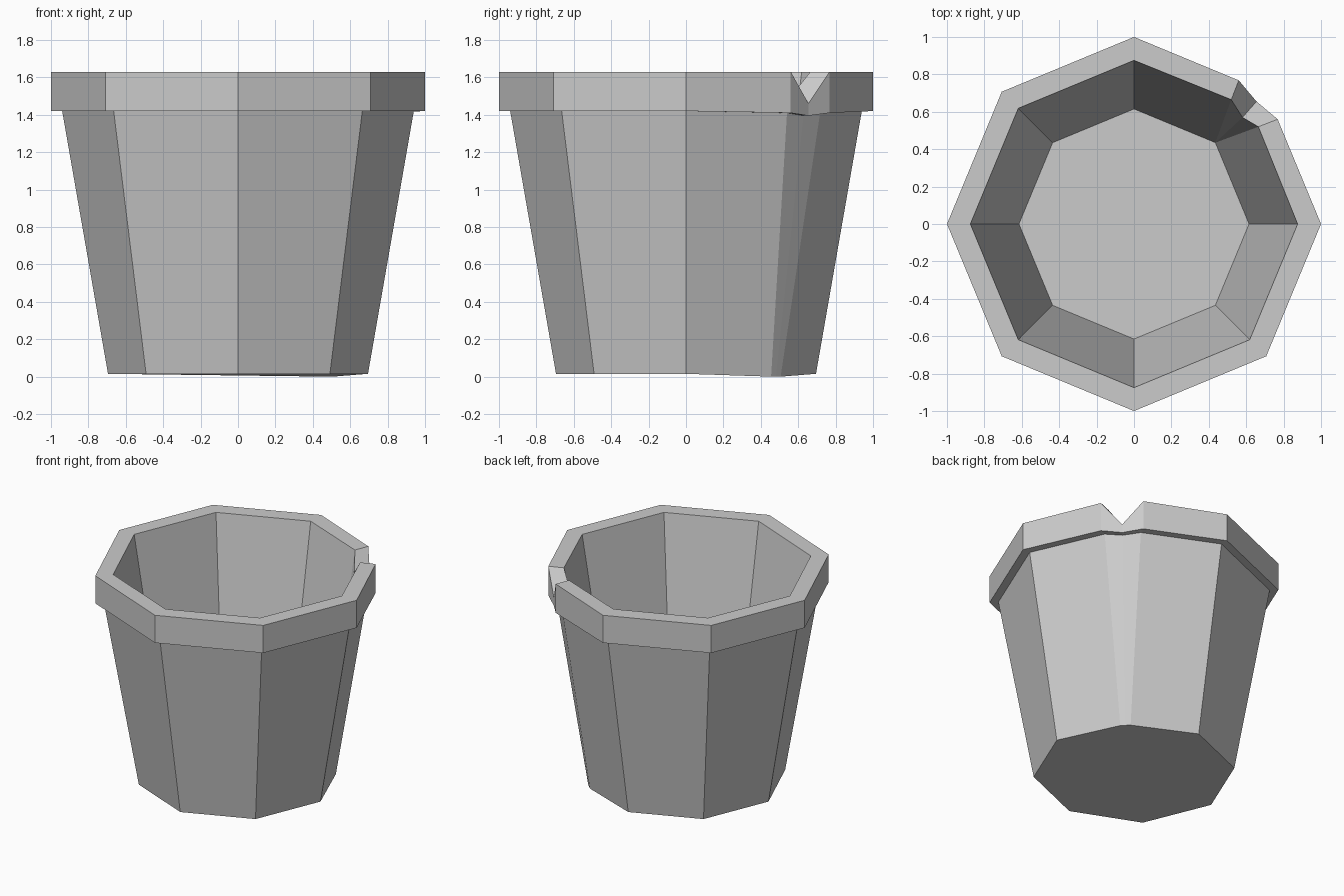
import bpy, bmesh
from math import cos, sin, pi

cube = bpy.data.objects.get("Cube")
if cube:
    bpy.data.objects.remove(cube, do_unlink=True)

clay = bpy.data.materials.new("plain grey clay")
clay.use_nodes = True
GREY = (0.6, 0.6, 0.6, 1)
clay.diffuse_color = GREY
clay.node_tree.nodes["Principled BSDF"].inputs["Base Color"].default_value = GREY

bm = bmesh.new()


def ring(radius, z, chip):
    """Octagonal ring whose back left corner is replaced by the chip points."""
    points = []
    for i in range(8):
        if i == 1:
            points += chip
        else:
            points.append((radius * cos(i * pi / 4), radius * sin(i * pi / 4), z))
    return [bm.verts.new(p) for p in points]


def cut(near, far, mid, z, mid_z):
    """Symmetric broken corner: two edge points and the middle between them."""
    return [(far, near, z), (mid, mid, mid_z), (near, far, z)]


# Profile from the base, up the outside, over the rim and down the inside
rings = [
    ring(0.695, 0.015, cut(0.455, 0.506, 0.481, 0.0, 0.0)),       # base
    ring(0.94, 1.42, cut(0.54, 0.717, 0.628, 1.41, 1.395)),       # under the rim
    ring(1.0, 1.42, cut(0.56, 0.768, 0.655, 1.41, 1.395)),        # rim lower edge
    ring(1.0, 1.63, cut(0.56, 0.768, 0.655, 1.63, 1.46)),         # rim upper edge
    ring(0.875, 1.63, [(0.665, 0.52, 1.63), (0.58, 0.57, 1.51), (0.52, 0.665, 1.63)]),
    ring(0.615, 0.14, [(0.435, 0.435, 0.14)] * 3),                # inner floor
]
for low, high in zip(rings, rings[1:]):
    for i in range(len(low)):
        j = (i + 1) % len(low)
        bm.faces.new((low[i], low[j], high[j], high[i]))

# Underside and inner floor
bm.faces.new(rings[0][::-1])
bm.faces.new(rings[-1])
bmesh.ops.remove_doubles(bm, verts=bm.verts[:], dist=0.0005)
bmesh.ops.recalc_face_normals(bm, faces=bm.faces[:])

mesh = bpy.data.meshes.new("chipped_pot")
bm.to_mesh(mesh)
bm.free()
mesh.materials.append(clay)
pot = bpy.data.objects.new("chipped_pot", mesh)
bpy.context.collection.objects.link(pot)
